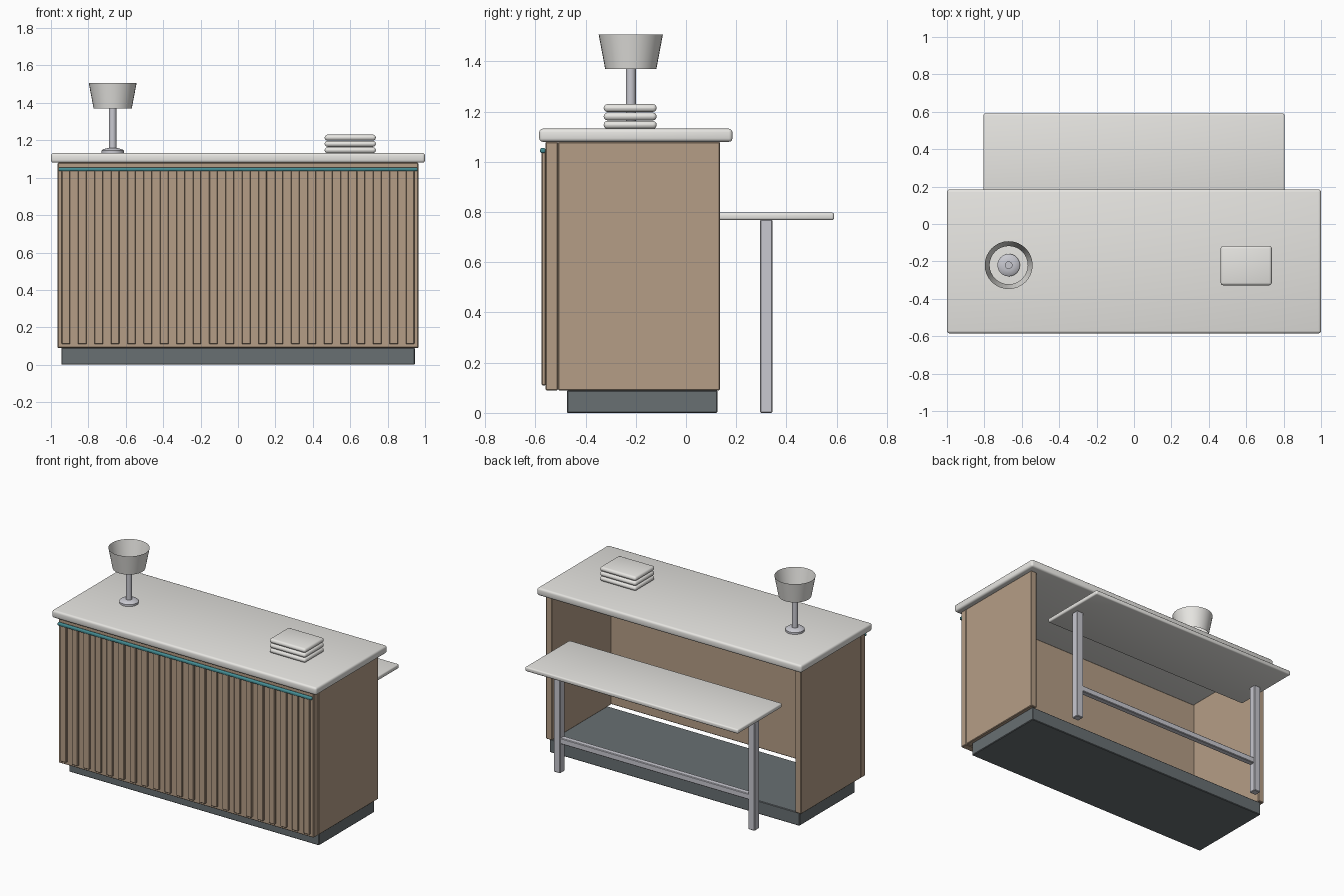
import bpy, bmesh, math

if "Cube" in bpy.data.objects:
    bpy.data.objects.remove(bpy.data.objects["Cube"])


def material(name, rgb):
    m = bpy.data.materials.new(name)
    m.diffuse_color = (*rgb, 1)
    m.use_nodes = True
    m.node_tree.nodes["Principled BSDF"].inputs["Base Color"].default_value = m.diffuse_color
    return m


WOOD = material("wood", (0.46, 0.34, 0.24))
DARK = material("dark_base", (0.14, 0.16, 0.17))
TEAL = material("teal", (0.06, 0.27, 0.30))
METAL = material("metal", (0.58, 0.58, 0.63))
STONE = material("stone", (0.80, 0.79, 0.76))


def finish(bm, name, mat, smooth):
    bmesh.ops.recalc_face_normals(bm, faces=bm.faces)
    me = bpy.data.meshes.new(name)
    bm.to_mesh(me)
    bm.free()
    ob = bpy.data.objects.new(name, me)
    bpy.context.collection.objects.link(ob)
    me.materials.append(mat)
    if smooth:
        for p in me.polygons:
            p.use_smooth = True
    return ob


def box(name, x, y, z, mat, bevel=0.004, segments=1, smooth=False):
    """Bevelled box from (min, max) ranges."""
    bm = bmesh.new()
    bmesh.ops.create_cube(bm, size=1)
    for v in bm.verts:
        v.co = [r[0] + (c + 0.5) * (r[1] - r[0]) for c, r in zip(v.co, (x, y, z))]
    if bevel:
        bmesh.ops.bevel(bm, geom=bm.edges[:], offset=bevel, segments=segments,
                        profile=0.5, affect='EDGES')
    return finish(bm, name, mat, smooth)


def lathe(name, profile, centre, mat, sides=32, cap=True):
    """Turn a list of (radius, z) points around a vertical axis."""
    bm = bmesh.new()
    rings = []
    for r, z in profile:
        rings.append([bm.verts.new((centre[0] + r * math.cos(2 * math.pi * i / sides),
                                    centre[1] + r * math.sin(2 * math.pi * i / sides), z))
                      for i in range(sides)])
    for a, b in zip(rings, rings[1:]):
        for i in range(sides):
            j = (i + 1) % sides
            bm.faces.new((a[i], a[j], b[j], b[i]))
    if cap:
        bm.faces.new(rings[0])
        bm.faces.new(rings[-1])
    ob = finish(bm, name, mat, False)
    bpy.context.view_layer.objects.active = ob
    ob.select_set(True)
    bpy.ops.object.shade_smooth_by_angle(angle=math.radians(30))
    ob.select_set(False)
    return ob


# Counter body: recessed plinth, front panel, two sides, open at the back
box("plinth", (-0.945, 0.945), (-0.475, 0.125), (0, 0.09), DARK)
box("front_panel", (-0.965, 0.965), (-0.56, -0.51), (0.09, 1.08), WOOD)
for side, s in (("left", -1), ("right", 1)):
    xs = sorted((s * 0.92, s * 0.965))
    box(side + "_side_panel", xs, (-0.51, 0.135), (0.09, 1.08), WOOD)

# Counter top
box("counter_top", (-1, 1), (-0.585, 0.185), (1.08, 1.132), STONE, 0.014, 3, True)

# Vertical slats on the front
SLATS = 22
for i in range(SLATS):
    x = -0.92 + 1.84 * i / (SLATS - 1)
    box(f"front_slat_{i + 1}", (x - 0.0225, x + 0.0225), (-0.575, -0.558),
        (0.11, 1.042), WOOD, 0.003)

# Teal trim strip under the counter edge
box("trim_strip", (-0.96, 0.96), (-0.581, -0.56), (1.035, 1.055), TEAL, 0.006, 2, True)

# Lower work desk behind the counter
box("desk_top", (-0.805, 0.805), (0.11, 0.59), (0.768, 0.798), STONE, 0.009, 3, True)
for side, s in (("left", -1), ("right", 1)):
    box(side + "_desk_leg", (s * 0.735 - 0.025, s * 0.735 + 0.025), (0.295, 0.345),
        (0, 0.77), METAL, 0.004)
box("desk_crossbar", (-0.715, 0.715), (0.30, 0.34), (0.20, 0.24), METAL, 0.004)

# Table lamp: foot, stem and open shade
LAMP = (-0.67, -0.22)
lathe("lamp_foot", [(0.06, 1.13), (0.06, 1.145), (0.052, 1.151), (0.03, 1.158)], LAMP, METAL)
lathe("lamp_stem", [(0.02, 1.15), (0.02, 1.385)], LAMP, METAL, 20)
lathe("lamp_shade", [(0.102, 1.37), (0.128, 1.507)], LAMP, STONE, 32, cap=False)

# Stack of three folded pads
for i in range(3):
    z = 1.132 + 0.0335 * i
    box(f"folded_pad_{i + 1}", (0.463, 0.737), (-0.328, -0.117), (z, z + 0.031),
        STONE, 0.0145, 3, True)
